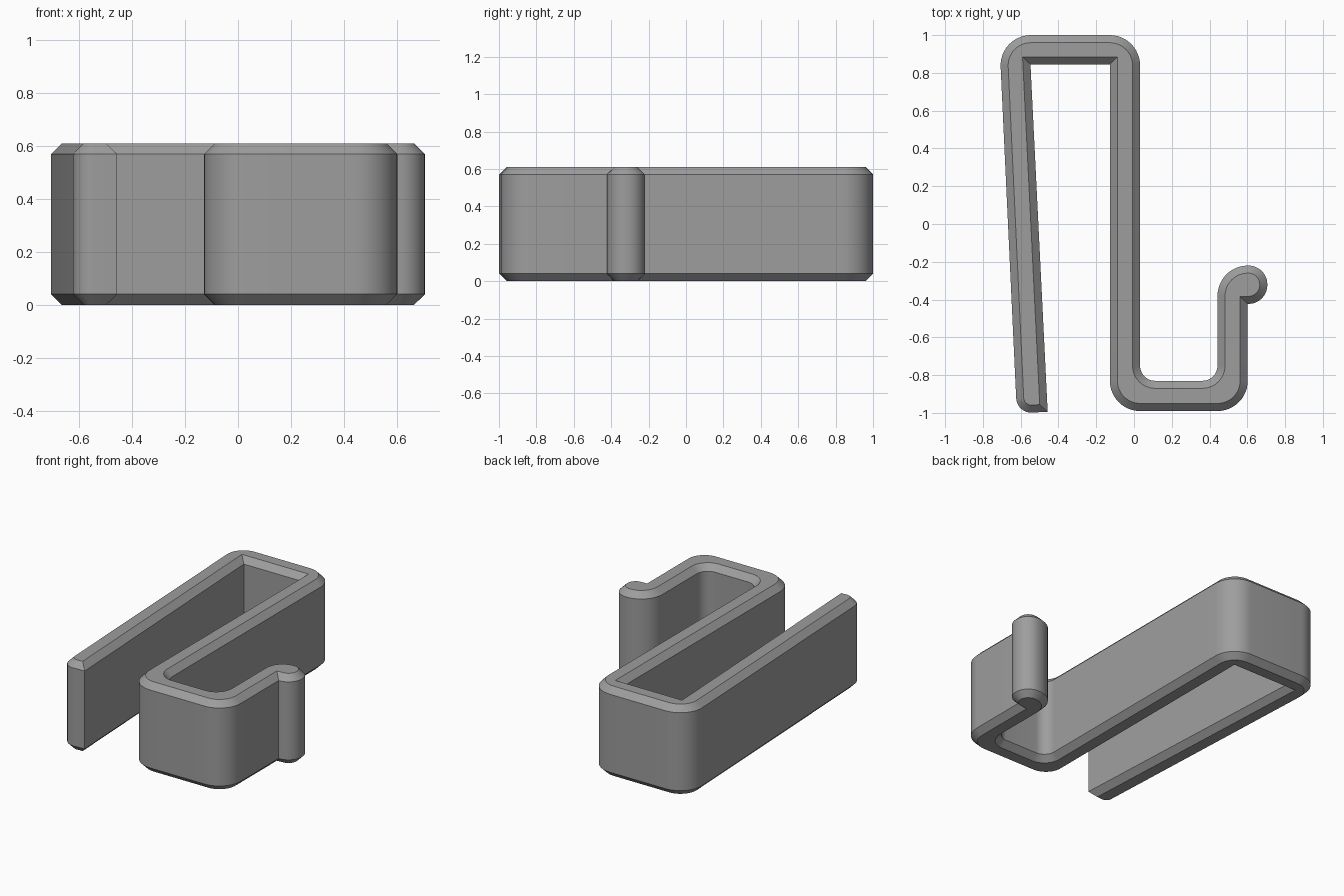
import bpy, bmesh
from math import sin, tan
from mathutils import Vector

if "Cube" in bpy.data.objects:
    bpy.data.objects.remove(bpy.data.objects["Cube"])

HEIGHT, CHAMFER, STEPS = 0.61, 0.04, 12

# Outline corners, counter-clockwise: x, y, fillet radius
CORNERS = [
    (-0.62, -1.003, 0.08), (-0.457, -0.994, 0),              # tip of the free leg
    (-0.548, 0.845, 0), (-0.128, 0.845, 0),                  # inside of the top bend
    (-0.128, -0.99, 0.16), (0.602, -0.99, 0.16),             # outside of the hook
    (0.602, -0.423, 0), (0.706, -0.423, 0.10), (0.706, -0.22, 0.10),  # rounded bead
    (0.442, -0.22, 0.16), (0.442, -0.83, 0.08),              # inside of the hook
    (0.032, -0.83, 0.08), (0.032, 1.0, 0.16), (-0.714, 1.0, 0.16),    # outside of the top bend
]


def fillet(corners):
    """Replace each corner with a circular arc of its radius."""
    pts = []
    for i, (x, y, r) in enumerate(corners):
        p = Vector((x, y))
        a = (Vector(corners[i - 1][:2]) - p).normalized()
        b = (Vector(corners[(i + 1) % len(corners)][:2]) - p).normalized()
        if r == 0:
            arc = [p]
        else:
            half = a.angle(b) / 2
            centre = p + (a + b).normalized() * (r / sin(half))
            start = p + a * (r / tan(half)) - centre
            end = p + b * (r / tan(half)) - centre
            arc = [centre + start.normalized().slerp(end.normalized(), k / STEPS) * r
                   for k in range(STEPS + 1)]
        pts += [q for q in arc if not pts or (q - pts[-1]).length > 0.006]
    return pts


def inset(pts, d):
    """Mitred inward offset of a counter-clockwise loop."""
    out = []
    for i, p in enumerate(pts):
        u = (p - pts[i - 1]).normalized()
        v = (pts[(i + 1) % len(pts)] - p).normalized()
        n1, n2 = Vector((-u.y, u.x)), Vector((-v.y, v.x))
        out.append(p + (n1 + n2) * (d / (1 + n1.dot(n2))))
    return out


outer = fillet(CORNERS)
inner = inset(outer, CHAMFER)

# Extruded strip with chamfered top and bottom rims
bm = bmesh.new()
levels = [(inner, 0), (outer, CHAMFER), (outer, HEIGHT - CHAMFER), (inner, HEIGHT)]
rings = [[bm.verts.new((p.x, p.y, z)) for p in loop] for loop, z in levels]
for low, high in zip(rings, rings[1:]):
    for i in range(len(low)):
        bm.faces.new((low[i - 1], low[i], high[i], high[i - 1]))
caps = [bm.faces.new(rings[0][::-1]), bm.faces.new(rings[-1])]
bm.normal_update()
bmesh.ops.triangulate(bm, faces=caps)
mesh = bpy.data.meshes.new("hook_clip")
bm.to_mesh(mesh)
bm.free()

clip = bpy.data.objects.new("hook_clip", mesh)
bpy.context.collection.objects.link(clip)
grey = bpy.data.materials.new("plain grey")
grey.diffuse_color = (0.34, 0.34, 0.34, 1)
grey.use_nodes = True
grey.node_tree.nodes["Principled BSDF"].inputs["Base Color"].default_value = grey.diffuse_color
mesh.materials.append(grey)

bpy.context.view_layer.objects.active = clip
clip.select_set(True)
bpy.ops.object.shade_smooth_by_angle(angle=0.5)
